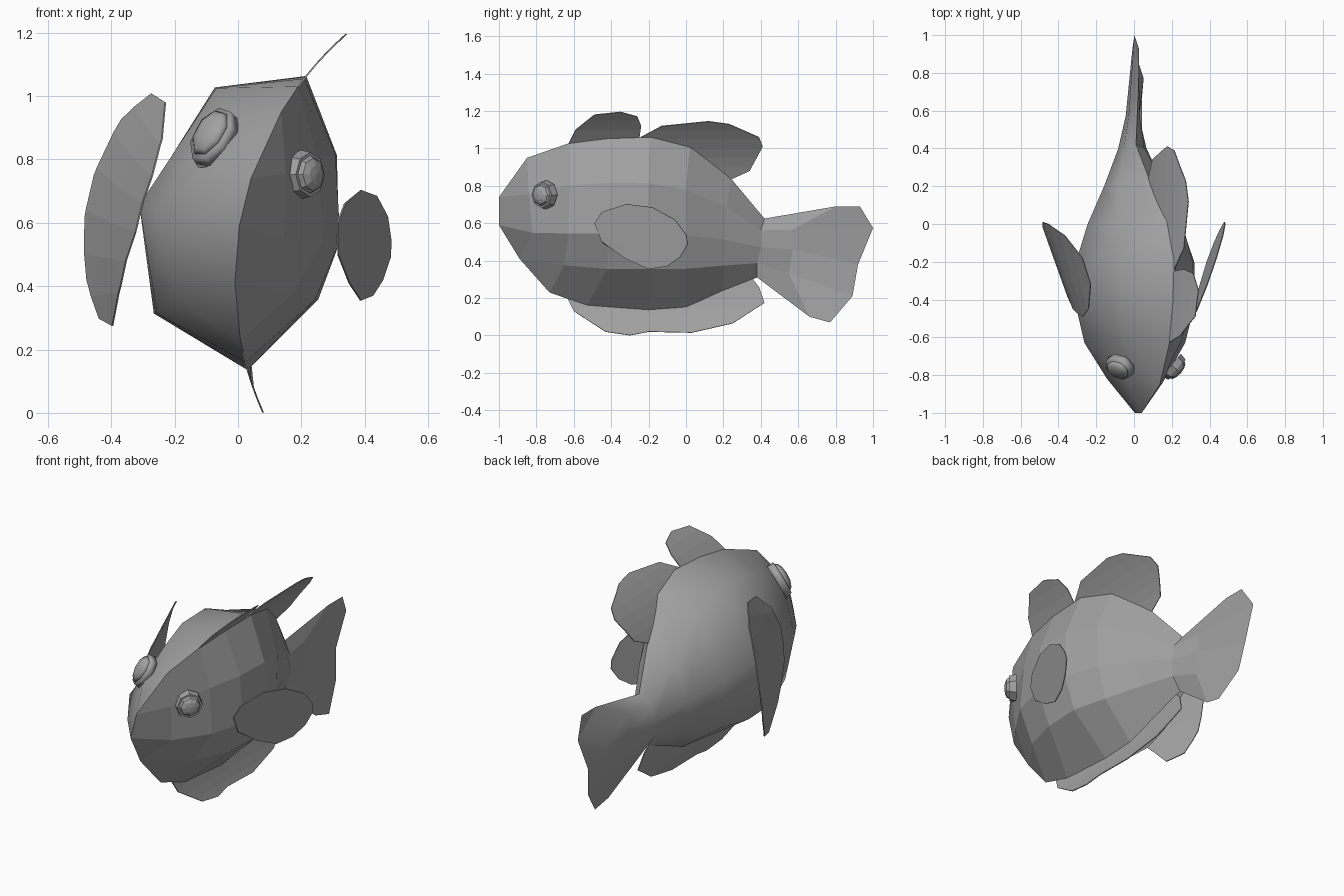
import bpy, bmesh, math
from mathutils import Vector

if "Cube" in bpy.data.objects:
    bpy.data.objects.remove(bpy.data.objects["Cube"])

# The fish is bent sideways: its mid-plane is an arc about an axis along y
R, X0, Z0 = 1.03, -0.01, 0.42
CX = X0 + R

grey = bpy.data.materials.new("dark_grey")
grey.diffuse_color = (.36, .36, .36, 1)
grey.use_nodes = True
grey.node_tree.nodes["Principled BSDF"].inputs["Base Color"].default_value = grey.diffuse_color


def bend(y, z, d=0.0):
    """Point at height z on the curved mid-plane, moved d outwards to +x."""
    a = math.asin((z - Z0) / R)
    return Vector((CX - (R - d) * math.cos(a), y, Z0 + (R - d) * math.sin(a)))


def mirrored(p):
    """Mirror a point across the curved mid-plane."""
    dx, dz = CX - p.x, p.z - Z0
    r = math.hypot(dx, dz)
    k = (2 * R - r) / r
    return Vector((CX - dx * k, p.y, Z0 + dz * k))


def finish(name, bm):
    bmesh.ops.recalc_face_normals(bm, faces=bm.faces)
    me = bpy.data.meshes.new(name)
    bm.to_mesh(me)
    bm.free()
    me.materials.append(grey)
    ob = bpy.data.objects.new(name, me)
    bpy.context.collection.objects.link(ob)
    return ob


def fin(name, outline, place):
    """Flat (y, z) outline cut into level strips, then moved into place."""
    bm = bmesh.new()
    bm.faces.new([bm.verts.new((0, y, z)) for y, z in outline])
    bmesh.ops.triangulate(bm, faces=bm.faces)
    bmesh.ops.dissolve_limit(bm, angle_limit=.01, verts=[], edges=bm.edges)
    bmesh.ops.triangulate(bm, faces=bm.faces)
    for i in range(1, 25):
        bmesh.ops.bisect_plane(bm, geom=bm.verts[:] + bm.edges[:] + bm.faces[:],
                               plane_co=(0, 0, i * .05), plane_no=(0, 0, 1))
    for v in bm.verts:
        v.co = place(v.co.y, v.co.z)
    m = finish(name, bm).modifiers.new("thickness", "SOLIDIFY")
    m.thickness, m.offset = .005, 0


# Body and tail: lengthwise rows of (y, z, half width)
ridge = [(-.85, .95), (-.85, .95), (-.62, 1.03), (-.42, 1.055), (-.19, 1.063),
         (.02, 1.01), (.24, .84), (.42, .625), (.8, .69), (.93, .69)]
upper = [(-1, .74, 0), (-.84, .79, .10), (-.62, .88, .17), (-.42, .92, .215), (-.2, .92, .22),
         (0, .86, .185), (.22, .72, .12), (.4, .57, .055), (.57, .57, .03), (1, .575, 0)]
middle = [(-1, .59, 0), (-.82, .57, .145), (-.63, .59, .27), (-.42, .6, .322), (-.2, .6, .318),
          (0, .575, .25), (.2, .53, .155), (.4, .475, .075), (.57, .46, .035), (.92, .38, 0)]
lower = [(-.89, .41, 0), (-.89, .41, 0), (-.65, .365, .18), (-.42, .335, .25), (-.2, .335, .26),
         (0, .34, .21), (.2, .367, .13), (.38, .385, .055), (.55, .33, .03), (.89, .21, 0)]
belly = [(-.73, .23), (-.73, .23), (-.73, .23), (-.53, .16), (-.2, .135),
         (0, .15), (.19, .235), (.38, .31), (.66, .1), (.77, .07)]
bm = bmesh.new()
for side in (1, -1):
    grid = [[bm.verts.new(bend(p[0], p[1], side * p[2] if len(p) > 2 else 0)) for p in row]
            for row in (ridge, upper, middle, lower, belly)]
    for a, b in zip(grid, grid[1:]):
        for i in range(len(a) - 1):
            f = bm.faces.new((a[i], a[i + 1], b[i + 1], b[i]))
            f.smooth = side < 0
bmesh.ops.remove_doubles(bm, verts=bm.verts, dist=0.0005)
finish("body", bm)

# Fins lying on the curved mid-plane
fin("front_dorsal_fin", [(-.63, 1.02), (-.59, 1.1), (-.49, 1.18), (-.35, 1.195), (-.26, 1.17),
                         (-.24, 1.12), (-.25, 1.05), (-.42, 1.04)], bend)
fin("rear_dorsal_fin", [(-.26, 1.05), (-.13, 1.12), (.12, 1.145), (.23, 1.13), (.39, 1.06),
                        (.41, 1.01), (.34, .88), (.23, .83), (.02, .99), (-.18, 1.04)], bend)
fin("belly_fin", [(-.64, .21), (-.6, .13), (-.43, .02), (-.3, .001), (-.2, .02), (.03, .015),
                  (.25, .065), (.42, .175), (.39, .26), (.35, .31), (0, .18), (-.2, .17),
                  (-.5, .18)], bend)

# Side fins, slanting outwards towards the back
side_fin = [(-.45, .5), (-.49, .6), (-.45, .66), (-.32, .703), (-.18, .685), (-.06, .62),
            (.0, .54), (.01, .49), (-.03, .42), (-.1, .37), (-.2, .355), (-.32, .41)]


def slant(y, z):
    return Vector((.48 + .36 * y + .13 * (z - .52), y, z))


fin("right_side_fin", side_fin, slant)
fin("left_side_fin", side_fin, lambda y, z: mirrored(slant(y, z)))

# Eyes: octagonal socket with a shallow low-poly dome
turn = Vector((.76, -.65, 0)).to_track_quat('Z', 'Y').to_matrix().to_4x4()
for name, place in (("right_eye", lambda p: p), ("left_eye", mirrored)):
    bm = bmesh.new()
    socket = bmesh.ops.create_cone(bm, cap_ends=True, segments=8, radius1=.078, radius2=.07, depth=.04)
    bmesh.ops.translate(bm, verts=socket["verts"], vec=(0, 0, -.02))
    dome = bmesh.ops.create_uvsphere(bm, u_segments=8, v_segments=6, radius=.06)
    bmesh.ops.scale(bm, verts=dome["verts"], vec=(1, 1, .45))
    bmesh.ops.transform(bm, matrix=turn, verts=bm.verts)
    bmesh.ops.translate(bm, verts=bm.verts, vec=(.228, -.772, .752))
    for v in bm.verts:
        v.co = place(v.co)
    for f in bm.faces:
        f.smooth = name == "left_eye"
    finish(name, bm)
